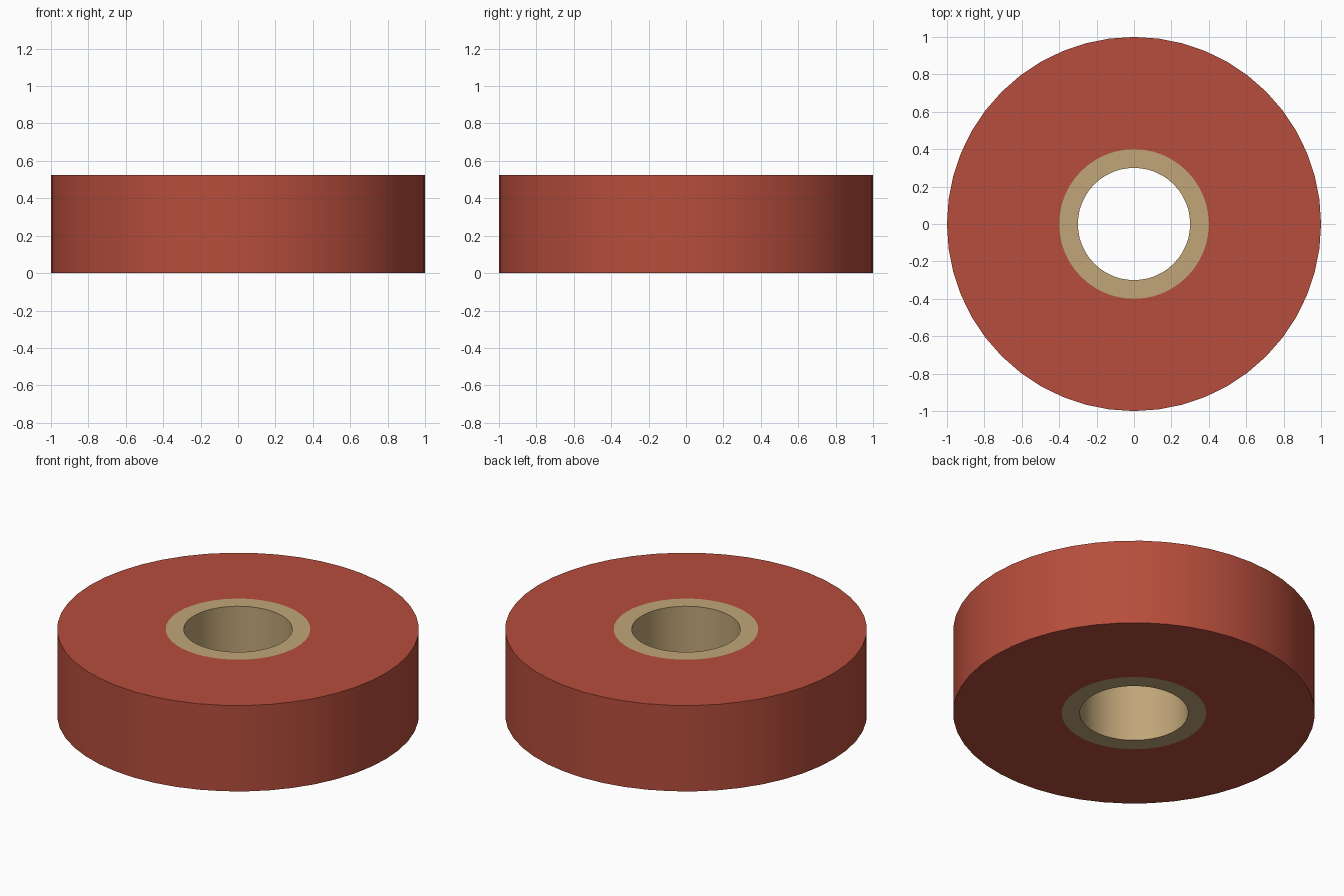
import bpy, bmesh, math

if "Cube" in bpy.data.objects:
    bpy.data.objects.remove(bpy.data.objects["Cube"])

HEIGHT = 0.524
SIDES = 48


def tube(name, r_in, r_out, color):
    """Closed ring standing on z = 0, spun from a rectangular profile."""
    bm = bmesh.new()
    pts = [(r_in, 0), (r_out, 0), (r_out, HEIGHT), (r_in, HEIGHT)]
    rings = [[bm.verts.new((r * math.cos(2 * math.pi * i / SIDES),
                            r * math.sin(2 * math.pi * i / SIDES), z))
              for i in range(SIDES)] for r, z in pts]
    for k in range(4):
        a, b = rings[k], rings[(k + 1) % 4]
        for i in range(SIDES):
            j = (i + 1) % SIDES
            bm.faces.new((a[i], a[j], b[j], b[i]))
    bmesh.ops.recalc_face_normals(bm, faces=bm.faces)
    mesh = bpy.data.meshes.new(name)
    bm.to_mesh(mesh)
    bm.free()
    obj = bpy.data.objects.new(name, mesh)
    bpy.context.collection.objects.link(obj)
    mat = bpy.data.materials.new(name + "_color")
    mat.diffuse_color = color
    mat.use_nodes = True
    mat.node_tree.nodes["Principled BSDF"].inputs["Base Color"].default_value = mat.diffuse_color
    mesh.materials.append(mat)
    # Smooth round walls, sharp rims
    bpy.ops.object.select_all(action='DESELECT')
    obj.select_set(True)
    bpy.context.view_layer.objects.active = obj
    bpy.ops.object.shade_smooth_by_angle(angle=math.radians(30))
    return obj


# Wound tape
tube("tape_roll", 0.40, 1.0, (0.47, 0.075, 0.045, 1))
# Cardboard core
tube("cardboard_core", 0.30, 0.40, (0.53, 0.38, 0.19, 1))
